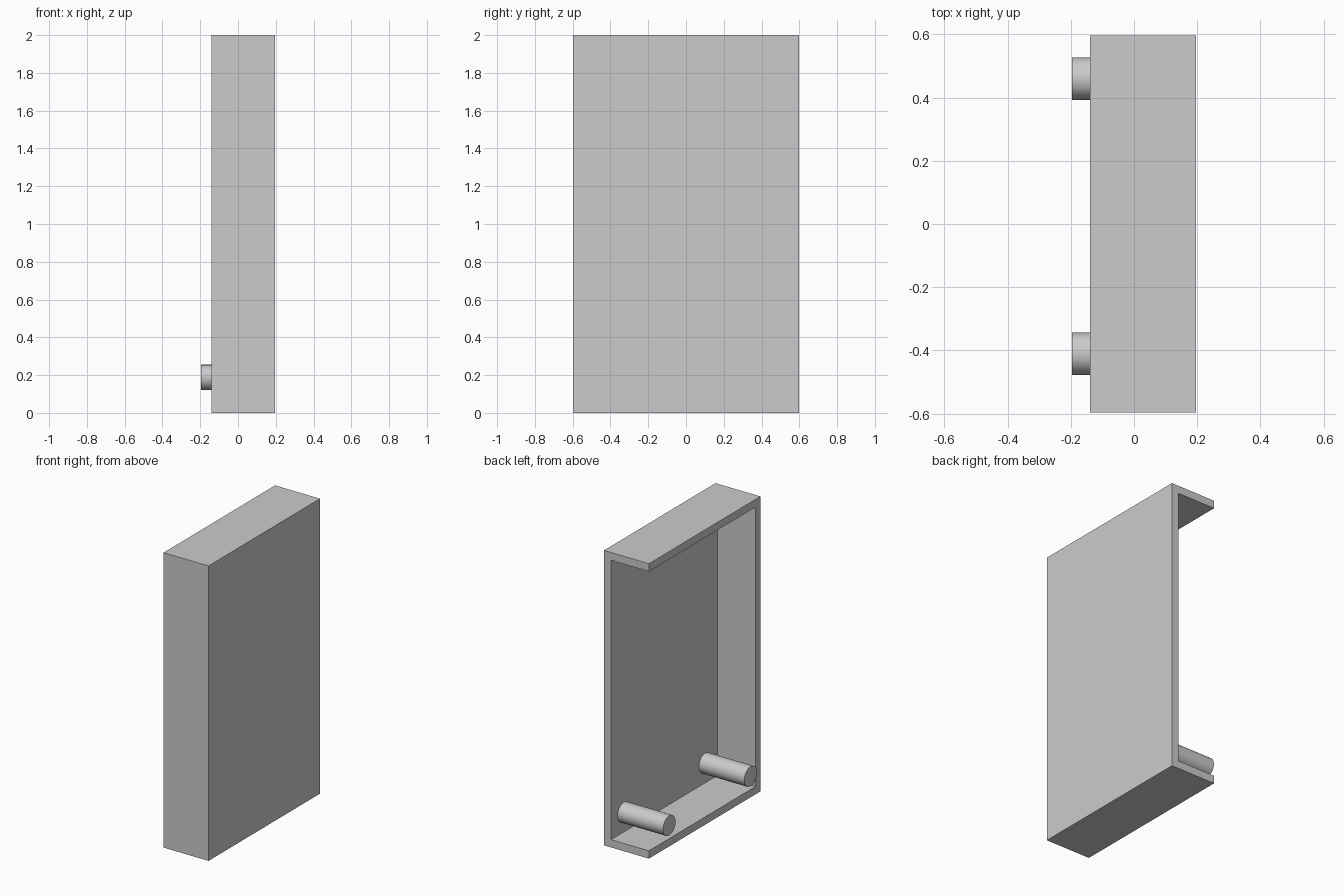
import bpy
import math

default = bpy.data.objects.get("Cube")
if default:
    bpy.data.objects.remove(default, do_unlink=True)

# Single plain grey
grey = bpy.data.materials.new("light_grey")
grey.use_nodes = True
colour = (0.6, 0.6, 0.6, 1)
grey.diffuse_color = colour
grey.node_tree.nodes["Principled BSDF"].inputs["Base Color"].default_value = colour

# Overall extents and wall thickness
X_OPEN, X_PLATE = -0.14, 0.197
HALF_Y, HEIGHT, WALL = 0.597, 2.0, 0.053


def box(name, low, high):
    centre = [(a + b) / 2 for a, b in zip(low, high)]
    bpy.ops.mesh.primitive_cube_add(size=1, location=centre)
    obj = bpy.context.object
    obj.name = name
    obj.scale = [b - a for a, b in zip(low, high)]
    bpy.ops.object.transform_apply(location=False, rotation=False, scale=True)
    return obj


# Tray shell: plate, top, bottom and front wall; open at the back and one side
shell = box("tray_shell", (X_OPEN, -HALF_Y, 0), (X_PLATE, HALF_Y, HEIGHT))
shell.data.materials.append(grey)
cutter = box("hollow_cutter", (X_OPEN - 0.2, -HALF_Y + WALL, WALL),
             (X_PLATE - WALL, HALF_Y + 0.2, HEIGHT - WALL))
cutter.hide_render = True
hollow = shell.modifiers.new("hollow", "BOOLEAN")
hollow.operation = "DIFFERENCE"
hollow.solver = "EXACT"
hollow.object = cutter
bpy.context.view_layer.objects.active = shell
bpy.ops.object.modifier_apply(modifier=hollow.name)
bpy.data.objects.remove(cutter, do_unlink=True)

# Round pegs standing on the inside of the plate and poking past the rim
peg_start, peg_end = -X_PLATE, X_PLATE - WALL
for name, y in (("front_peg", -0.411), ("back_peg", 0.46)):
    bpy.ops.mesh.primitive_cylinder_add(
        vertices=48, radius=0.067, depth=peg_end - peg_start,
        location=((peg_start + peg_end) / 2, y, 0.188),
        rotation=(0, math.pi / 2, 0))
    peg = bpy.context.object
    peg.name = name
    peg.data.materials.append(grey)
    bpy.ops.object.shade_smooth_by_angle(angle=math.radians(30))
